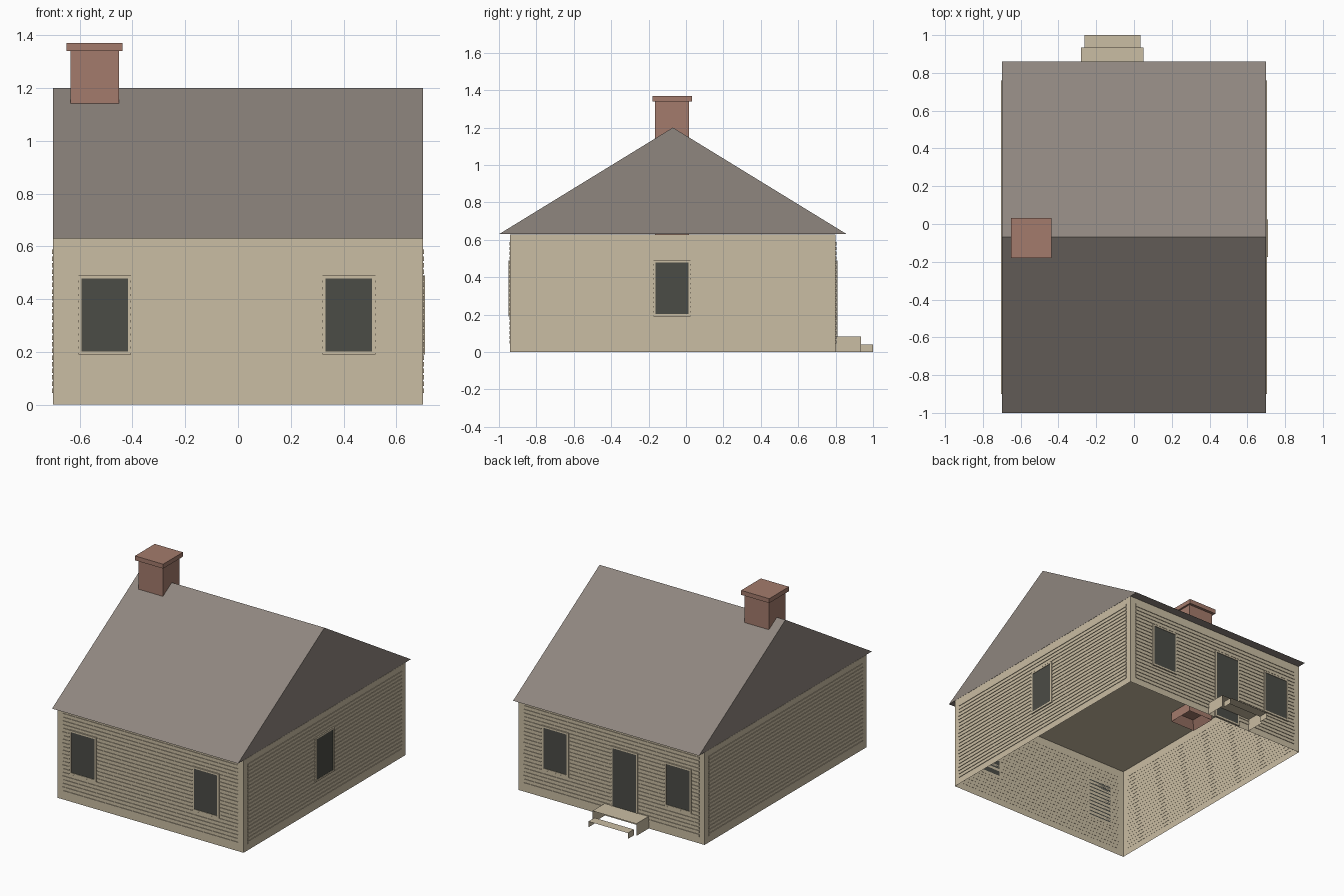
import bpy, bmesh

if "Cube" in bpy.data.objects:
    bpy.data.objects.remove(bpy.data.objects["Cube"])


def material(name, rgb):
    linear = [(c / 255 / 12.92) if c < 11 else ((c / 255 + 0.055) / 1.055) ** 2.4 for c in rgb]
    m = bpy.data.materials.new(name)
    m.use_nodes = True
    m.diffuse_color = (*linear, 1)
    m.node_tree.nodes["Principled BSDF"].inputs["Base Color"].default_value = (*linear, 1)
    return m


BEIGE = material("beige siding", (202, 189, 163))
GREY = material("grey roof", (143, 134, 127))
BRICK = material("brick", (164, 123, 108))
DARK = material("dark glass", (75, 76, 70))


def finish(name, bm, mat):
    mesh = bpy.data.meshes.new(name)
    bm.to_mesh(mesh)
    bm.free()
    mesh.materials.append(mat)
    obj = bpy.data.objects.new(name, mesh)
    bpy.context.collection.objects.link(obj)
    return obj


def add_box(bm, x, y, z, drop=()):
    """Box between ranges; drop lists (axis, sign) of faces left open."""
    verts = bmesh.ops.create_cube(bm, size=1)["verts"]
    faces = {f for v in verts for f in v.link_faces}
    bm.normal_update()
    gone = [f for f in faces for a, s in drop if f.normal[a] * s > 0.9]
    for v in verts:
        for a, (lo, hi) in enumerate((x, y, z)):
            v.co[a] = lo if v.co[a] < 0 else hi
    if gone:
        bmesh.ops.delete(bm, geom=gone, context="FACES")


def box(name, mat, x, y, z, drop=()):
    bm = bmesh.new()
    add_box(bm, x, y, z, drop)
    return finish(name, bm, mat)


HALF, FRONT, BACK, EAVE = 0.7, -0.94, 0.8, 0.63

# Each wall: axis along it, axis out of it, outer plane, outward sign
WALLS = {
    "front": (0, 1, FRONT, -1),
    "back": (0, 1, BACK, 1),
    "left": (1, 0, HALF, 1),
    "right": (1, 0, -HALF, -1),
}


def on_wall(wall, along, out, z):
    """Ranges for a box lying against a wall."""
    a, o, plane, s = WALLS[wall]
    r = [None, None, z]
    r[a] = along
    r[o] = sorted((plane - 0.001 * s, plane + out * s))
    return r


# Hollow house body, open underneath
box("walls", BEIGE, (-HALF, HALF), (FRONT, BACK), (0, EAVE - 0.001), [(2, -1)])

# Clapboards on every wall
for wall in WALLS:
    span = (-0.66, 0.66) if wall in ("front", "back") else (-0.9, 0.76)
    bm = bmesh.new()
    for i in range(22):
        z = 0.045 + 0.025 * i
        add_box(bm, *on_wall(wall, span, 0.004, (z, z + 0.017)))
    finish(wall + "_clapboards", bm, BEIGE)


def opening(name, wall, centre, low, high):
    """Framed dark pane lying on a wall."""
    w, t = 0.1, 0.012
    bm = bmesh.new()
    for side in (-1, 1):
        edge = sorted((centre + side * w, centre + side * (w - t)))
        add_box(bm, *on_wall(wall, edge, 0.009, (low, high)))
    inner = (centre - w + t, centre + w - t)
    for z in ((low, low + t), (high - t, high)):
        add_box(bm, *on_wall(wall, inner, 0.009, z))
    finish(name + "_frame", bm, BEIGE)
    box(name + "_pane", DARK, *on_wall(wall, inner, 0.006, (low + t, high - t)))


for wall in ("front", "back"):
    opening(wall + "_right_window", wall, -0.505, 0.19, 0.49)
    opening(wall + "_left_window", wall, 0.42, 0.19, 0.49)
opening("side_window", "left", -0.075, 0.19, 0.49)
opening("door", "back", -0.1, 0.005, 0.49)

# Gable roof as an extruded triangle
bm = bmesh.new()
tri = [bm.verts.new((-HALF, y, z)) for y, z in ((-1, EAVE), (0.86, EAVE), (-0.07, 1.2))]
end = bm.faces.new(tri)
ext = bmesh.ops.extrude_face_region(bm, geom=[end], use_keep_orig=True)["geom"]
bmesh.ops.translate(bm, vec=(2 * HALF, 0, 0), verts=[g for g in ext if isinstance(g, bmesh.types.BMVert)])
bmesh.ops.recalc_face_normals(bm, faces=bm.faces)
finish("roof", bm, GREY)
# Beige ceiling between the walls
box("ceiling", BEIGE, (-HALF + 0.002, HALF - 0.002), (FRONT + 0.002, BACK - 0.002), (EAVE - 0.006, EAVE - 0.002))

# Chimney shaft with a flue recessed into its lower end, and a cap
bm = bmesh.new()
add_box(bm, (-0.635, -0.45), (-0.165, 0.015), (0.56, 1.34))
bm.normal_update()
bottom = [f for f in bm.faces if f.normal.z < -0.9]
bmesh.ops.inset_region(bm, faces=bottom, thickness=0.05)
bmesh.ops.translate(bm, vec=(0, 0, 0.05), verts=bottom[0].verts)
finish("chimney", bm, BRICK)
box("chimney_cap", BRICK, (-0.65, -0.438), (-0.18, 0.033), (1.34, 1.37))

# Back steps: treads with closed ends, open risers and undersides
OPEN = [(2, -1), (1, 1), (1, -1)]
box("upper_step", BEIGE, (-0.28, 0.05), (BACK, 0.935), (0, 0.083), OPEN)
box("lower_step", BEIGE, (-0.262, 0.035), (0.935, 1), (0, 0.04), OPEN)
